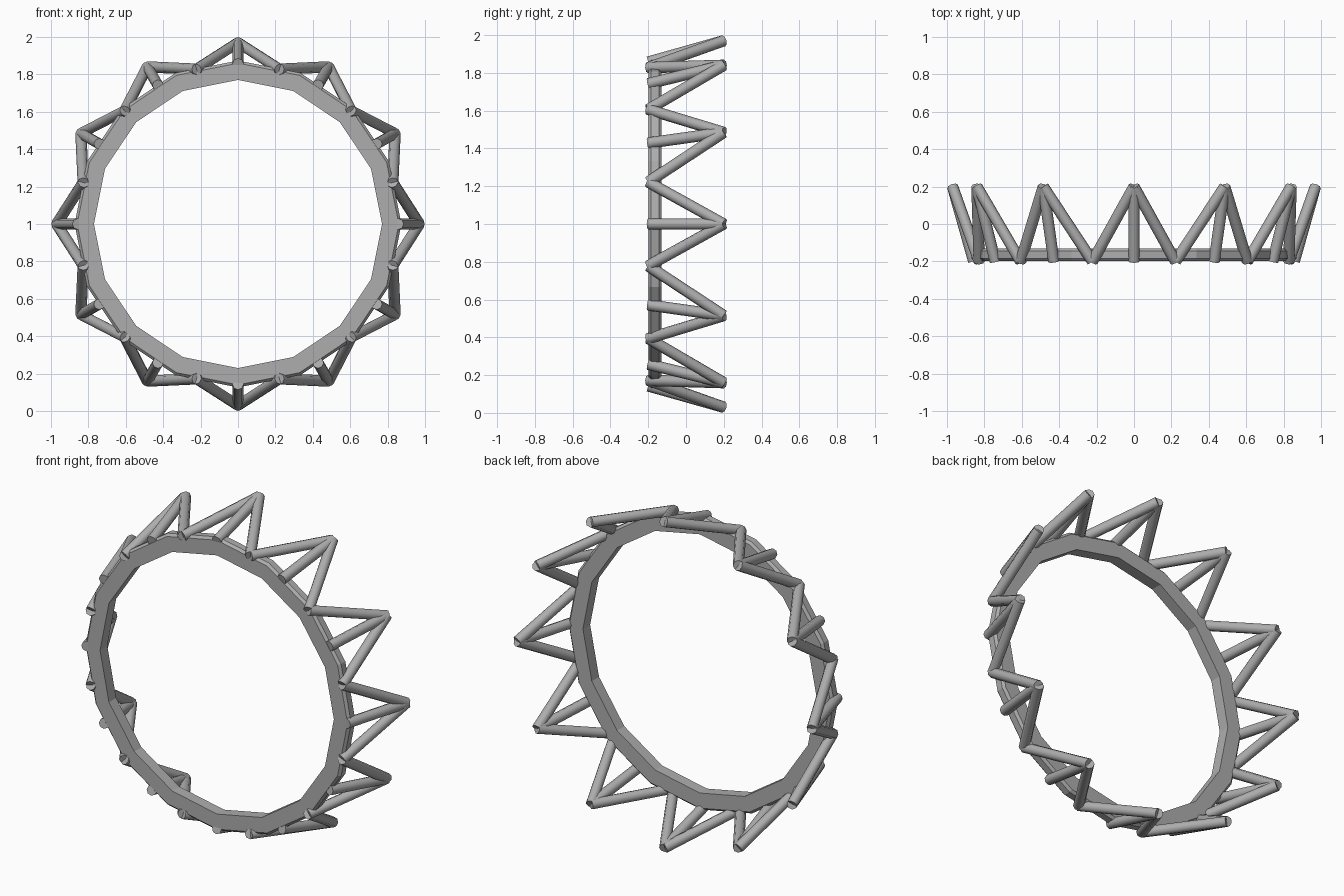
import bpy, bmesh, math
from mathutils import Vector

if "Cube" in bpy.data.objects:
    bpy.data.objects.remove(bpy.data.objects["Cube"])

metal = bpy.data.materials.new("grey metal")
metal.diffuse_color = (0.42, 0.42, 0.42, 1)
metal.use_nodes = True
metal.node_tree.nodes["Principled BSDF"].inputs["Base Color"].default_value = metal.diffuse_color


def add_object(name, bm):
    bmesh.ops.recalc_face_normals(bm, faces=bm.faces)
    mesh = bpy.data.meshes.new(name)
    bm.to_mesh(mesh)
    bm.free()
    mesh.materials.append(metal)
    obj = bpy.data.objects.new(name, mesh)
    bpy.context.collection.objects.link(obj)
    return obj


def polar(radius, degrees, y):
    # point around the ring axis (y), angle measured from straight up
    a = math.radians(degrees)
    return Vector((radius * math.sin(a), y, 1 + radius * math.cos(a)))


def add_bar(name, start, end, radius=0.03):
    bm = bmesh.new()
    axis = end - start
    bmesh.ops.create_cone(bm, cap_ends=True, segments=8, radius1=radius,
                          radius2=radius, depth=axis.length)
    rot = axis.to_track_quat('Z', 'Y').to_matrix()
    for v in bm.verts:
        v.co = rot @ v.co + (start + end) / 2
    for f in bm.faces:
        f.smooth = len(f.verts) == 4
    obj = add_object(name, bm)
    # keep the cap rims crisp
    for e in obj.data.edges:
        e.use_edge_sharp = False
    bpy.ops.object.select_all(action='DESELECT')
    obj.select_set(True)
    bpy.context.view_layer.objects.active = obj
    bpy.ops.object.shade_smooth_by_angle(angle=math.radians(50))


# flat 16-sided ring with a chamfered outer rim
SIDES = 16
profile = [(0.77, -0.198), (0.86, -0.198), (0.874, -0.184),
           (0.874, -0.144), (0.86, -0.13), (0.77, -0.13)]
bm = bmesh.new()
loops = [[bm.verts.new(polar(r, 360 * i / SIDES, y)) for r, y in profile]
         for i in range(SIDES)]
n = len(profile)
for i in range(SIDES):
    a, b = loops[i], loops[(i + 1) % SIDES]
    for k in range(n):
        bm.faces.new((a[k], a[(k + 1) % n], b[(k + 1) % n], b[k]))
add_object("ring", bm)

# twelve points, each made of three bars that meet at the tip
for i in range(12):
    ang = i * 30
    tip = polar(0.97, ang, 0.2)
    for label, offset in (("left", -15), ("middle", 0), ("right", 15)):
        add_bar(f"spike_{i + 1}_{label}_bar", polar(0.857, ang + offset, -0.2), tip)
